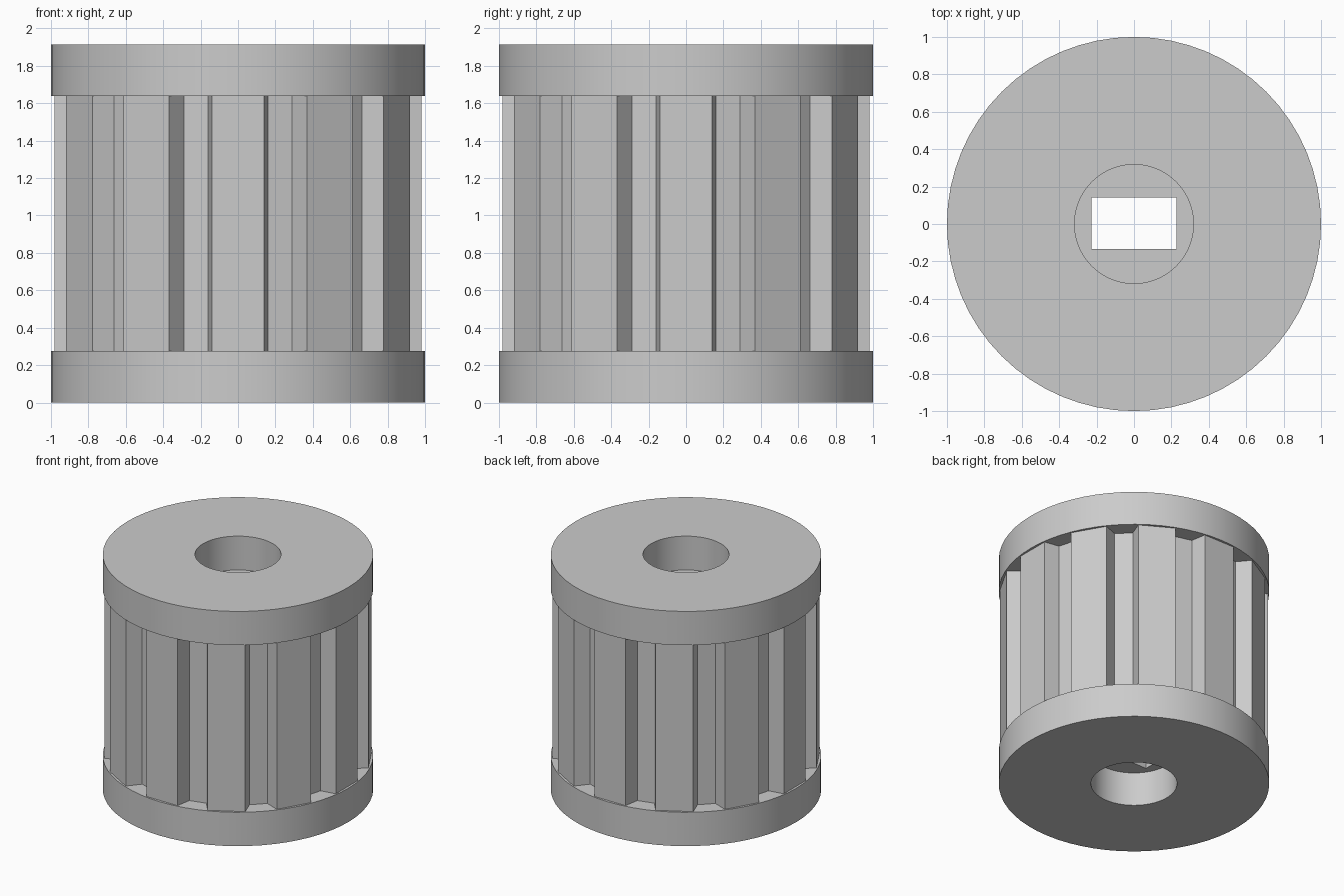
import bpy, bmesh
from math import sin, cos, pi, radians

cube = bpy.data.objects.get("Cube")
if cube:
    bpy.data.objects.remove(cube, do_unlink=True)

grey = bpy.data.materials.new("plain grey")
grey.use_nodes = True
colour = (0.6, 0.6, 0.6, 1)
grey.diffuse_color = colour
grey.node_tree.nodes["Principled BSDF"].inputs["Base Color"].default_value = colour

RADIUS, BORE = 1.0, 0.318
HEIGHT, FLANGE = 1.915, 0.276
TEETH = 12


def circle(radius, count=64):
    return [(radius * cos(2 * pi * i / count), radius * sin(2 * pi * i / count))
            for i in range(count)]


def toothed_outline():
    # each tooth flares slightly from a narrow tip to a wider root
    points = []
    for i in range(TEETH):
        for r, offset in ((0.872, -10.6), (0.99, -8.1), (0.99, 8.1), (0.872, 10.6)):
            a = radians(i * 360 / TEETH + offset)
            points.append((r * cos(a), r * sin(a)))
    return points


def hollow_prism(name, outer, inner, bottom, top):
    """Extrude an outline with a hole between two heights."""
    bm = bmesh.new()
    edges = []
    for outline in (outer, inner):
        verts = [bm.verts.new((x, y, bottom)) for x, y in outline]
        edges += [bm.edges.new((v, verts[i - 1])) for i, v in enumerate(verts)]
    bmesh.ops.triangle_fill(bm, use_beauty=True, use_dissolve=False, edges=edges)
    result = bmesh.ops.extrude_face_region(bm, geom=bm.faces[:], use_keep_orig=True)
    moved = [g for g in result["geom"] if isinstance(g, bmesh.types.BMVert)]
    bmesh.ops.translate(bm, verts=moved, vec=(0, 0, top - bottom))
    bmesh.ops.recalc_face_normals(bm, faces=bm.faces[:])
    mesh = bpy.data.meshes.new(name)
    bm.to_mesh(mesh)
    bm.free()
    mesh.materials.append(grey)
    obj = bpy.data.objects.new(name, mesh)
    bpy.context.collection.objects.link(obj)
    return obj


def smooth(obj):
    bpy.ops.object.select_all(action="DESELECT")
    obj.select_set(True)
    bpy.context.view_layer.objects.active = obj
    bpy.ops.object.shade_smooth_by_angle(angle=radians(20))


# Round end flanges with a circular bore
for name, z in (("bottom_flange", 0), ("top_flange", HEIGHT - FLANGE)):
    smooth(hollow_prism(name, circle(RADIUS), circle(BORE), z, z + FLANGE))

# Toothed core with a rectangular shaft slot
slot = [(x, y + 0.004) for x, y in
        ((-0.228, -0.138), (0.228, -0.138), (0.228, 0.138), (-0.228, 0.138))]
hollow_prism("toothed_core", toothed_outline(), slot, FLANGE, HEIGHT - FLANGE)
